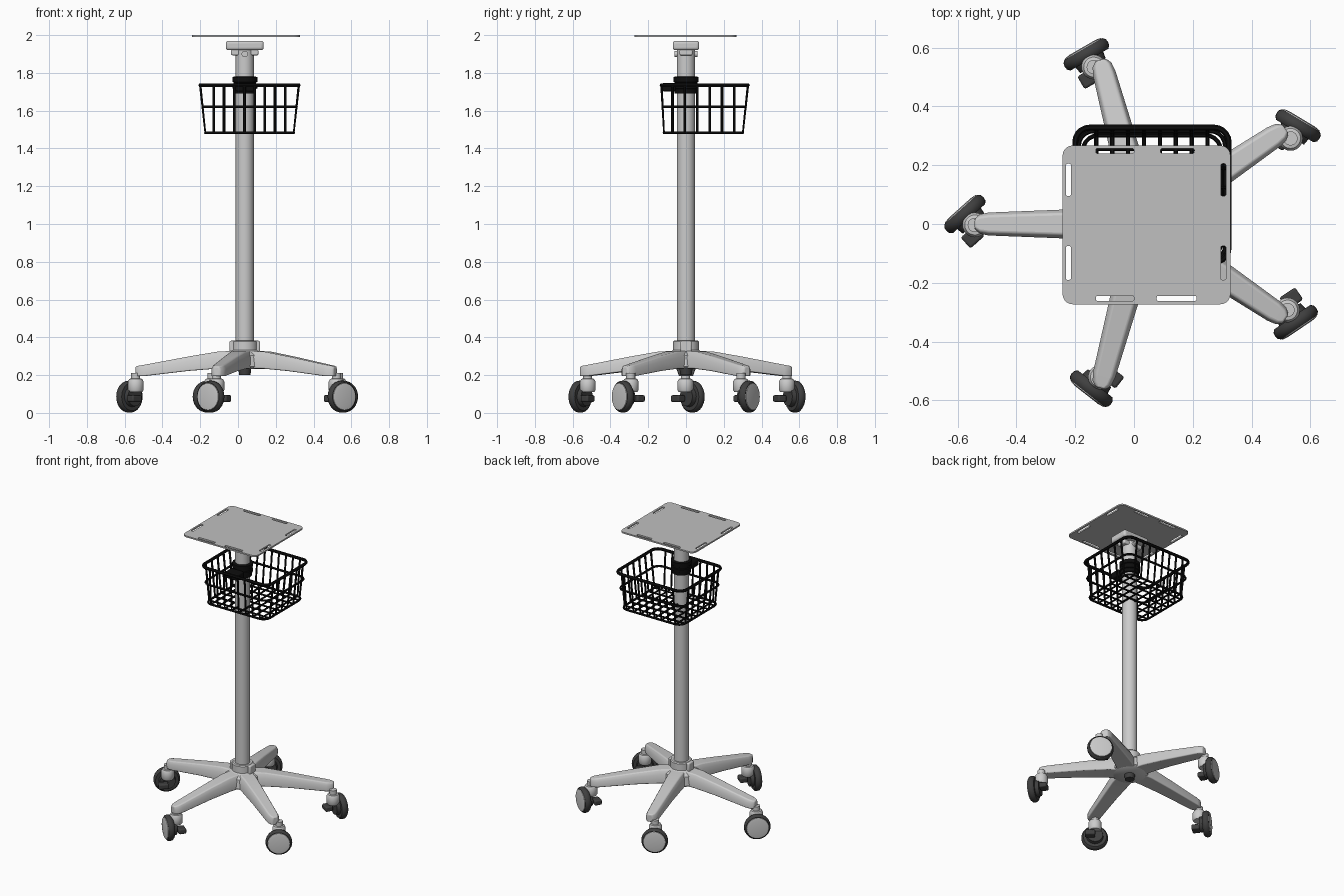
import bpy, bmesh, math
from mathutils import Vector, Matrix

if "Cube" in bpy.data.objects:
    bpy.data.objects.remove(bpy.data.objects["Cube"])


def material(name, value):
    m = bpy.data.materials.new(name)
    m.use_nodes = True
    col = (value, value, value, 1)
    m.diffuse_color = col
    m.node_tree.nodes["Principled BSDF"].inputs["Base Color"].default_value = col
    return m


LIGHT = material("light grey", 0.6)
PLATE = material("plate grey", 0.53)
DARK = material("dark rubber", 0.05)
BLACK = material("black wire", 0.004)
CX = 0.036  # column axis


def finish(name, bm, mat, matrix=Matrix(), bevel=0, smooth=True):
    bmesh.ops.recalc_face_normals(bm, faces=bm.faces)
    bm.transform(matrix)
    me = bpy.data.meshes.new(name)
    bm.to_mesh(me)
    bm.free()
    return add(name, me, mat, bevel, smooth)


def add(name, me, mat, bevel=0, smooth=True):
    ob = bpy.data.objects.new(name, me)
    bpy.context.collection.objects.link(ob)
    me.materials.clear()
    me.materials.append(mat)
    if bevel:
        mod = ob.modifiers.new("Bevel", "BEVEL")
        mod.width, mod.segments = bevel, 3
    if smooth:
        bpy.ops.object.select_all(action="DESELECT")
        ob.select_set(True)
        bpy.context.view_layer.objects.active = ob
        bpy.ops.object.shade_smooth_by_angle(angle=math.radians(40))
    return ob


def loft(bm, rings):
    rows = [[bm.verts.new(p) for p in ring] for ring in rings]
    n = len(rows[0])
    for a, b in zip(rows, rows[1:]):
        for i in range(n):
            bm.faces.new((a[i], a[(i + 1) % n], b[(i + 1) % n], b[i]))
    bm.faces.new(rows[0])
    bm.faces.new(rows[-1])


def lathe(name, profile, mat, matrix, sides=32):
    bm = bmesh.new()
    turn = [math.tau * i / sides for i in range(sides)]
    loft(bm, [[(r * math.cos(a), r * math.sin(a), h) for a in turn] for r, h in profile])
    return finish(name, bm, mat, matrix)


def box(name, size, mat, matrix, bevel=0.008):
    bm = bmesh.new()
    bmesh.ops.create_cube(bm, size=1, matrix=Matrix.Diagonal((*size, 1)))
    return finish(name, bm, mat, matrix, bevel)


def rounded(x0, x1, y0, y1, r, steps=5):
    pts = []
    corners = ((x1 - r, y1 - r), (x0 + r, y1 - r), (x0 + r, y0 + r), (x1 - r, y0 + r))
    for k, (x, y) in enumerate(corners):
        for s in range(steps + 1):
            a = math.pi / 2 * (k + s / steps)
            pts.append((x + r * math.cos(a), y + r * math.sin(a)))
    return pts


def curve_mesh(name, paths, mat, flat=0, wire=0):
    """paths: list of (points, closed); flat gives a filled sheet, wire a tube"""
    cu = bpy.data.curves.new(name, "CURVE")
    cu.dimensions = "2D" if flat else "3D"
    cu.fill_mode = "BOTH" if flat else "FULL"
    cu.extrude, cu.bevel_depth, cu.bevel_resolution = flat, wire, 1
    for pts, closed in paths:
        sp = cu.splines.new("POLY")
        sp.points.add(len(pts) - 1)
        for q, p in zip(sp.points, pts):
            q.co = (p[0], p[1], p[2] if len(p) > 2 else 0, 1)
        sp.use_cyclic_u = closed
    cu.use_fill_caps = not flat
    tmp = bpy.data.objects.new(name + " path", cu)
    bpy.context.collection.objects.link(tmp)
    deps = bpy.context.evaluated_depsgraph_get()
    me = bpy.data.meshes.new_from_object(tmp.evaluated_get(deps))
    bpy.data.objects.remove(tmp)
    return add(name, me, mat, smooth=not flat)


at = Matrix.Translation

# Top plate with strap slots along each edge
slots = [(-0.13, 0, -0.262, -0.244), (0.077, 0.213, -0.262, -0.244),
         (-0.13, 0, 0.24, 0.257), (0.09, 0.205, 0.24, 0.257)]
for x in (-0.232, 0.295):
    slots += [(x, x + 0.018, 0.095, 0.205), (x, x + 0.018, -0.19, -0.075)]
outline = [(rounded(-0.243, 0.328, -0.273, 0.267, 0.035), True)]
plate = curve_mesh("top_plate", outline + [(rounded(*s, 0.006, 2), True) for s in slots],
                   PLATE, flat=0.005)
plate.location.z = 1.995

# Column, head and collar
lathe("column", [(0.048, 0.3), (0.048, 1.93)], LIGHT, at((CX, 0, 0)))
box("head_block", (0.2, 0.14, 0.05), LIGHT, at((CX, 0, 1.945)), 0.014)
box("head_bracket", (0.145, 0.07, 0.03), LIGHT, at((CX, 0, 1.908)))
lathe("head_knob", [(0.017, -0.06), (0.017, 0.06)], LIGHT,
      at((CX, 0, 1.9)) @ Matrix.Rotation(math.pi / 2, 4, "X"), 16)
lathe("base_collar", [(0.068, 0.31), (0.068, 0.378), (0.062, 0.384), (0.04, 0.384)],
      LIGHT, at((CX, 0, 0)))
for side in (-1, 1):
    box("collar_lug", (0.03, 0.06, 0.06), LIGHT, at((CX + side * 0.066, 0, 0.352)))

# Ribbed clamp holding the basket
lathe("clamp", [(0.05, 1.69), (0.06, 1.692), (0.06, 1.715), (0.066, 1.718), (0.066, 1.735),
                (0.06, 1.738), (0.06, 1.75), (0.066, 1.753), (0.066, 1.778), (0.05, 1.782)],
      BLACK, at((CX, 0, 0)))
box("clamp_bracket", (0.1, 0.07, 0.045), BLACK, at((CX, -0.09, 1.725)))

# Wire basket, narrowing to the floor
Z_TOP, Z_LOW = 1.735, 1.483
X0, X1, Y0, Y1 = -0.2, 0.322, -0.13, 0.328


def level(z):
    t = 0.027 * (Z_TOP - z) / (Z_TOP - Z_LOW)
    return X0 + t, X1 - t, Y0 + t * 0.5, Y1 - t


def ring(z):
    return [(x, y, z) for x, y in rounded(*level(z), 0.05)], True


curve_mesh("basket_rim", [ring(Z_TOP)], BLACK, wire=0.01)
wires = [ring(1.62), ring(Z_LOW)]
x0, x1, y0, y1 = level(Z_LOW)
for i in range(8):
    x = x0 + 0.045 + (x1 - x0 - 0.09) * i / 7
    wires.append(([(x, Y0, Z_TOP), (x, y0, Z_LOW), (x, y1, Z_LOW), (x, Y1, Z_TOP)], False))
for i in range(6):
    y = y0 + 0.045 + (y1 - y0 - 0.09) * i / 5
    wires.append(([(X0, y, Z_TOP), (x0, y, Z_LOW), (x1, y, Z_LOW), (X1, y, Z_TOP)], False))
curve_mesh("basket_wires", wires, BLACK, wire=0.0072)

# Star base: hub and five tapering arms
lathe("base_hub", [(0.1, 0.232), (0.118, 0.245), (0.11, 0.305), (0.07, 0.332)],
      LIGHT, at((CX, 0, 0)))
lathe("base_plug", [(0.03, 0.2), (0.035, 0.24)], DARK, at((CX, 0, 0)), 20)
# distance, half width, bottom, top
ARM = [(0, 0.06, 0.235, 0.33), (0.14, 0.056, 0.235, 0.325), (0.3, 0.048, 0.222, 0.298),
       (0.53, 0.039, 0.195, 0.255), (0.56, 0.033, 0.194, 0.25), (0.578, 0.018, 0.194, 0.246)]
for angle in (180, 105, 34, -34, -105):
    bm = bmesh.new()
    loft(bm, [[(d, -w, lo), (d, w, lo), (d, w, (lo + hi * 2) / 3), (d, w * 0.72, hi),
               (d, -w * 0.72, hi), (d, -w, (lo + hi * 2) / 3)] for d, w, lo, hi in ARM])
    finish("base_arm", bm, LIGHT,
           at((CX, 0, 0)) @ Matrix.Rotation(math.radians(angle), 4, "Z"), 0.006)

# Casters: wheel centre and the heading its covered face looks to
CASTERS = [(-0.575, 0.034, 132), (-0.162, 0.577, 120), (0.558, 0.334, 59),
           (0.55, -0.334, -56), (-0.145, -0.56, 232)]
TYRE = [(0.05, -0.021), (0.074, -0.021), (0.083, -0.012), (0.085, 0),
        (0.083, 0.012), (0.074, 0.021), (0.05, 0.021)]
for x, y, heading in CASTERS:
    turn = Matrix.Rotation(math.radians(heading), 4, "Z")
    frame = at((x, y, 0.086)) @ turn  # local x points out of the covered face
    axle = frame @ Matrix.Rotation(math.pi / 2, 4, "Y")
    lathe("caster_wheel", TYRE, DARK, axle)
    lathe("wheel_cover", [(0.072, 0.018), (0.07, 0.024), (0.05, 0.027)], LIGHT, axle)
    lathe("wheel_hub", [(0.05, -0.045), (0.055, -0.015)], DARK, axle, 24)
    swivel = frame @ at((-0.05, 0, 0))
    lathe("caster_hood", [(0.036, 0.025), (0.042, 0.035), (0.042, 0.08), (0.034, 0.094),
                          (0.024, 0.096), (0.024, 0.125)], LIGHT, swivel, 24)
    box("brake_pedal", (0.05, 0.065, 0.035), DARK, swivel @ at((-0.025, 0.032, -0.01)))
